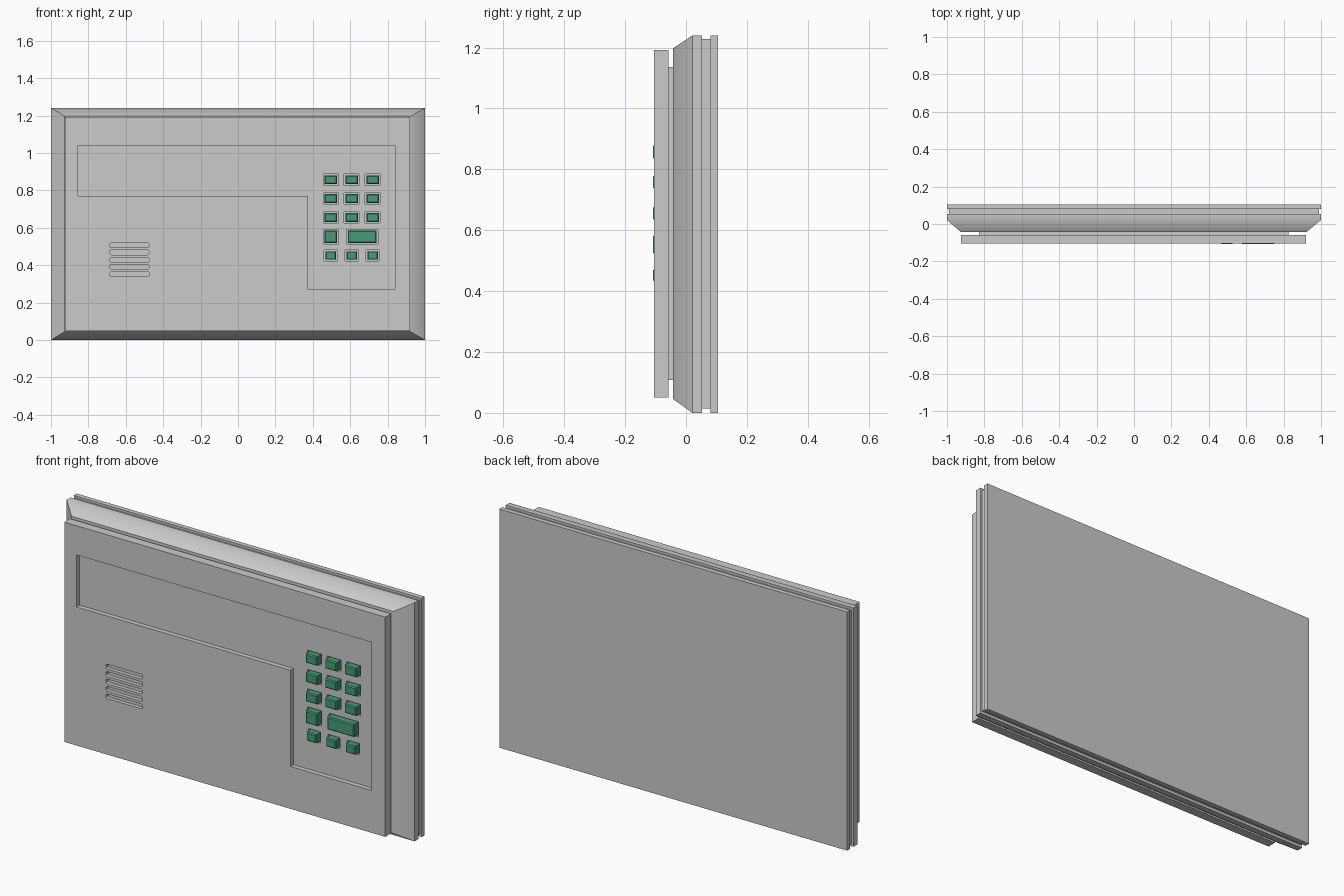
import bpy, bmesh, math

if "Cube" in bpy.data.objects:
    bpy.data.objects.remove(bpy.data.objects["Cube"])


def finish(name, bm, mat=None, smooth=None):
    bmesh.ops.recalc_face_normals(bm, faces=bm.faces)
    me = bpy.data.meshes.new(name)
    bm.to_mesh(me)
    bm.free()
    ob = bpy.data.objects.new(name, me)
    bpy.context.collection.objects.link(ob)
    if mat:
        me.materials.append(mat)
    if smooth:
        bpy.ops.object.select_all(action='DESELECT')
        ob.select_set(True)
        bpy.context.view_layer.objects.active = ob
        bpy.ops.object.shade_smooth_by_angle(angle=math.radians(smooth))
    return ob


def loft(bm, sections):
    """Skin a stack of (y, outline in x/z) sections and cap both ends."""
    rings = [[bm.verts.new((x, y, z)) for x, z in pts] for y, pts in sections]
    n = len(rings[0])
    for a, b in zip(rings, rings[1:]):
        for i in range(n):
            j = (i + 1) % n
            bm.faces.new((a[i], a[j], b[j], b[i]))
    bm.faces.new(rings[0])
    bm.faces.new(rings[-1])


def rect(x0, x1, z0, z1):
    return [(x0, z0), (x1, z0), (x1, z1), (x0, z1)]


def centred(x, z, w, h):
    return rect(x - w / 2, x + w / 2, z - h / 2, z + h / 2)


def rounded(x, z, w, h, r, steps=3):
    pts = []
    for k, (sx, sz) in enumerate([(1, 1), (-1, 1), (-1, -1), (1, -1)]):
        for s in range(steps + 1):
            a = math.pi / 2 * (k + s / steps)
            pts.append((x + sx * (w / 2 - r) + r * math.cos(a),
                        z + sz * (h / 2 - r) + r * math.sin(a)))
    return pts


def cut(target, outlines, y0, y1):
    bm = bmesh.new()
    for pts in outlines:
        loft(bm, [(y0, pts), (y1, pts)])
    cutter = finish("cutter", bm)
    cutter.hide_render = True
    mod = target.modifiers.new("cut", 'BOOLEAN')
    mod.operation, mod.solver, mod.object = 'DIFFERENCE', 'EXACT', cutter
    bpy.context.view_layer.objects.active = target
    bpy.ops.object.modifier_apply(modifier=mod.name)
    bpy.data.objects.remove(cutter)


green = bpy.data.materials.new("button_green")
green.diffuse_color = (0.06, 0.33, 0.18, 1)
green.use_nodes = True
green.node_tree.nodes["Principled BSDF"].inputs["Base Color"].default_value = green.diffuse_color

FRONT, FLOOR, HOLE = -0.105, -0.08, -0.064

# Housing: back plate, groove, bevelled frame and neck behind the panel
full = rect(-1, 1, 0, 1.24)
groove = rect(-0.99, 0.99, 0.014, 1.228)
bevel = rect(-0.927, 0.923, 0.045, 1.198)
neck = rect(-0.83, 0.825, 0.108, 1.137)
bm = bmesh.new()
loft(bm, [(0.105, full), (0.08, full), (0.08, groove), (0.053, groove),
          (0.053, full), (0.021, full), (-0.042, bevel), (-0.042, neck),
          (-0.058, neck)])
finish("housing", bm, smooth=40)

# Front panel slab
bm = bmesh.new()
panel_outline = rect(-0.925, 0.92, 0.05, 1.192)
loft(bm, [(FRONT, panel_outline), (-0.058, panel_outline)])
panel = finish("front_panel", bm)

# Button layout: x, z, width, height
columns = (0.496, 0.608, 0.72)
keys = [(x, z, 0.066, 0.047) for z in (0.857, 0.757, 0.656) for x in columns]
keys += [(0.496, 0.553, 0.066, 0.066), (0.664, 0.553, 0.154, 0.066)]
keys += [(x, 0.452, 0.056, 0.045) for x in columns]

# L-shaped recess, button holes and speaker slots
cut(panel, [[(-0.855, 0.77), (0.375, 0.77), (0.375, 0.27), (0.84, 0.27),
             (0.84, 1.04), (-0.855, 1.04)]], FRONT - 0.05, FLOOR)
cut(panel, [centred(x, z, w + 0.014, h + 0.012) for x, z, w, h in keys],
    FLOOR - 0.01, HOLE)
cut(panel, [rounded(-0.58, 0.507 - 0.0385 * i, 0.21, 0.025, 0.008)
            for i in range(5)], FRONT - 0.05, -0.085)

# Buttons with a slightly chamfered face
for i, (x, z, w, h) in enumerate(keys):
    bm = bmesh.new()
    base = centred(x, z, w, h)
    loft(bm, [(HOLE + 0.001, base), (-0.103, base),
              (-0.108, centred(x, z, w - 0.01, h - 0.01))])
    finish(f"button_{i + 1}", bm, green)
